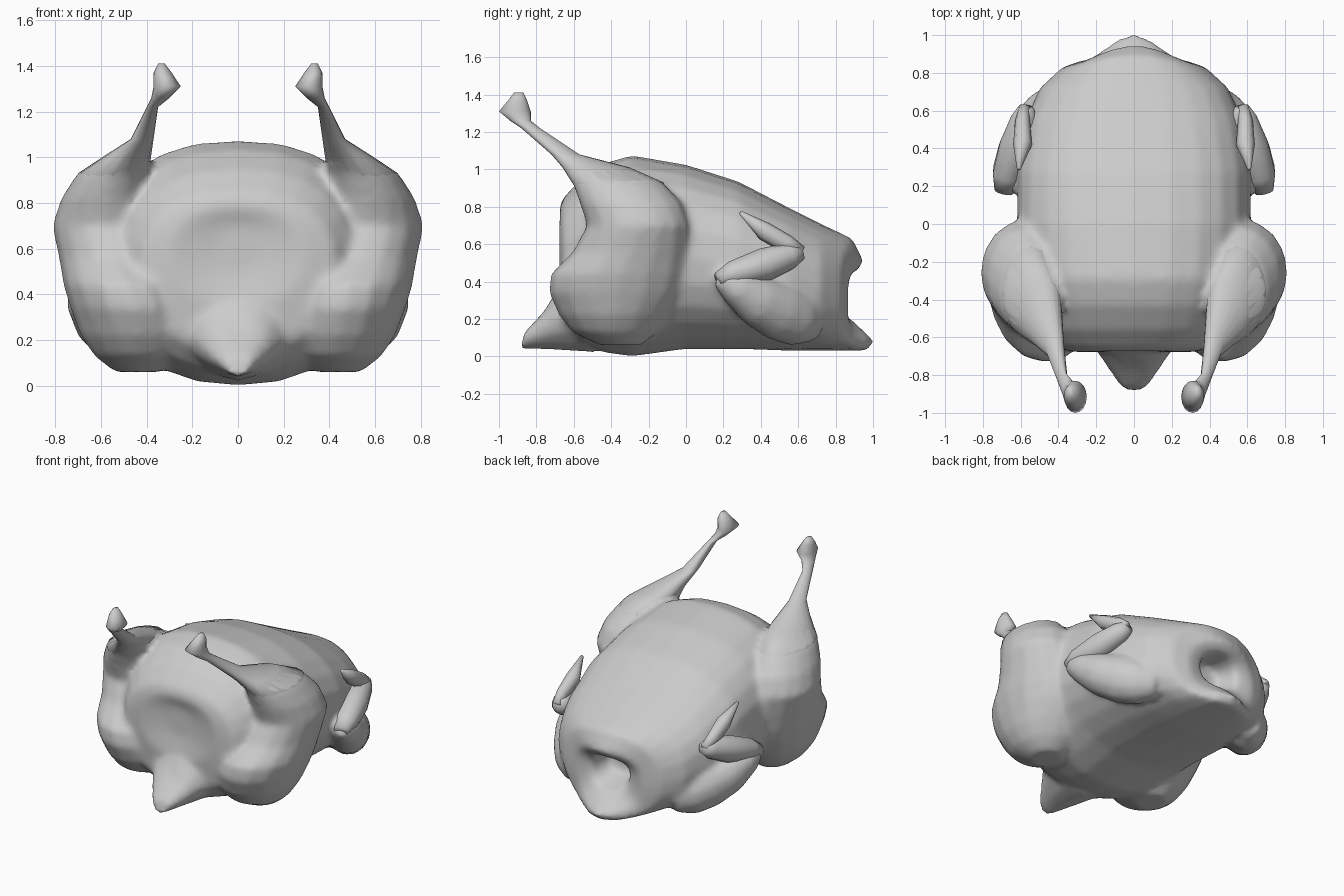
import bpy, bmesh, math
from mathutils import Vector

cube = bpy.data.objects.get("Cube")
if cube:
    bpy.data.objects.remove(cube)

skin = bpy.data.materials.new("plain grey")
skin.use_nodes = True
GREY = (0.6, 0.6, 0.6, 1)
skin.diffuse_color = GREY
skin.node_tree.nodes["Principled BSDF"].inputs["Base Color"].default_value = GREY


def unit_ring(sides, upper, lower):
    """Rounded outline with a radius of one, squarer for higher powers."""
    pts = []
    for i in range(sides):
        a = math.tau * i / sides
        c, s = math.cos(a), math.sin(a)
        e = 2 / (upper if s > 0 else lower)
        pts.append((math.copysign(abs(c) ** e, c), math.copysign(abs(s) ** e, s)))
    return pts


def skin_rings(name, rings, mirror=False):
    """Bridge rings of points into one closed, smooth surface."""
    bm = bmesh.new()
    loops = [[bm.verts.new(p) for p in ring] for ring in rings]
    n = len(loops[0])
    for a, b in zip(loops, loops[1:]):
        for i in range(n):
            j = (i + 1) % n
            bm.faces.new((a[i], a[j], b[j], b[i]))
    bm.faces.new(loops[0])
    bm.faces.new(loops[-1])
    bmesh.ops.recalc_face_normals(bm, faces=bm.faces)
    if mirror:
        geom = bm.verts[:] + bm.edges[:] + bm.faces[:]
        copy = bmesh.ops.duplicate(bm, geom=geom)["geom"]
        verts = [v for v in copy if isinstance(v, bmesh.types.BMVert)]
        faces = [f for f in copy if isinstance(f, bmesh.types.BMFace)]
        bmesh.ops.scale(bm, vec=(-1, 1, 1), verts=verts)
        bmesh.ops.reverse_faces(bm, faces=faces)
    mesh = bpy.data.meshes.new(name)
    bm.to_mesh(mesh)
    bm.free()
    mesh.materials.append(skin)
    mesh.shade_smooth()
    obj = bpy.data.objects.new(name, mesh)
    bpy.context.collection.objects.link(obj)
    return obj


def upright_rings(stations, sides, upper, lower):
    """Rings across y: (y, bottom, top, half width, lower lip, upper lip)."""
    rings = []
    for y, z0, z1, w, low, high in stations:
        ring = []
        for u, v in unit_ring(sides, upper, lower):
            lip = high * v ** 4 if v > 0 else low * v ** 6
            ring.append((u * w, y + lip, (z0 + z1) / 2 + v * (z1 - z0) / 2))
        rings.append(ring)
    return rings


def level_rings(stations, sides):
    """Rings across z: (z, x min, x max, y min, y max)."""
    return [[((x0 + x1) / 2 + u * (x1 - x0) / 2, (y0 + y1) / 2 + v * (y1 - y0) / 2, z)
             for u, v in unit_ring(sides, 2, 2)] for z, x0, x1, y0, y1 in stations]


def limb_rings(stations, sides):
    """Rings square to a path in the side plane: (x, y, z, thickness, breadth)."""
    pts = [Vector(s[:3]) for s in stations]
    rings = []
    for i, (p, s) in enumerate(zip(pts, stations)):
        along = (pts[min(i + 1, len(pts) - 1)] - pts[max(i - 1, 0)]).normalized()
        across = along.cross(Vector((1, 0, 0))).normalized()
        out = across.cross(along)
        rings.append([p + out * u * s[3] + across * v * s[4]
                      for u, v in unit_ring(sides, 2, 2)])
    return rings


# Trunk, ending in a hollow at the neck and a shallow dent at the front
body = skin_rings("body", upright_rings([
    (-0.65, 0.5, 0.7, 0.1, 0, 0),
    (-0.68, 0.35, 0.79, 0.3, 0, 0),
    (-0.655, 0.15, 0.85, 0.43, 0, 0),
    (-0.56, 0.06, 0.95, 0.51, 0, 0),
    (-0.43, 0.02, 1.035, 0.56, 0, 0),
    (-0.29, 0.0, 1.075, 0.6, 0, 0),
    (0.0, 0.04, 1.025, 0.62, 0, 0),
    (0.28, 0.04, 0.935, 0.62, 0, 0),
    (0.55, 0.03, 0.795, 0.575, 0, 0),
    (0.72, 0.03, 0.7, 0.5, 0.06, 0.02),
    (0.83, 0.03, 0.63, 0.38, 0.14, 0.06),
    (0.87, 0.08, 0.51, 0.26, 0.14, 0.08),
    (0.85, 0.2, 0.45, 0.15, 0.03, 0.06),
    (0.7, 0.27, 0.44, 0.1, 0, 0)], 24, 2.4, 2.2))

# Tail
tail = skin_rings("tail", upright_rings([
    (-0.88, 0.04, 0.13, 0.06, 0, 0.02),
    (-0.78, 0.04, 0.25, 0.13, 0, 0.03),
    (-0.66, 0.03, 0.41, 0.21, 0, 0),
    (-0.5, 0.02, 0.5, 0.28, 0, 0)], 12, 1.8, 1.8))

# Legs: shanks taper out of the drumsticks and carry the knuckles
thighs = skin_rings("thighs", level_rings([
    (0.06, 0.34, 0.54, -0.46, -0.24),
    (0.13, 0.23, 0.63, -0.61, -0.15),
    (0.22, 0.19, 0.69, -0.68, -0.08),
    (0.34, 0.19, 0.735, -0.735, 0.0),
    (0.44, 0.21, 0.765, -0.725, 0.025),
    (0.56, 0.27, 0.785, -0.605, 0.025),
    (0.7, 0.33, 0.815, -0.53, 0.025),
    (0.82, 0.37, 0.775, -0.57, -0.02),
    (0.93, 0.38, 0.705, -0.61, -0.12),
    (1.01, 0.38, 0.58, -0.66, -0.3)], 16), mirror=True)
skin_rings("shanks", level_rings([
    (0.8, 0.42, 0.72, -0.52, -0.08),
    (0.93, 0.39, 0.7, -0.61, -0.12),
    (1.01, 0.38, 0.58, -0.66, -0.3),
    (1.08, 0.37, 0.47, -0.72, -0.57),
    (1.22, 0.35, 0.4, -0.88, -0.78),
    (1.26, 0.3, 0.38, -0.94, -0.83),
    (1.31, 0.25, 0.37, -1.0, -0.83),
    (1.37, 0.29, 0.37, -0.95, -0.85),
    (1.41, 0.32, 0.35, -0.92, -0.87)], 16), mirror=True)

# Wings folded in a zigzag: upper arm, forearm, pointed tip
upper_wings = skin_rings("upper_wings", limb_rings([
    (0.38, 0.7, 0.18, 0.08, 0.1),
    (0.45, 0.6, 0.2, 0.13, 0.15),
    (0.52, 0.5, 0.24, 0.14, 0.16),
    (0.6, 0.38, 0.3, 0.13, 0.14),
    (0.66, 0.26, 0.38, 0.1, 0.1),
    (0.69, 0.18, 0.43, 0.05, 0.06)], 12), mirror=True)
skin_rings("forearms", limb_rings([
    (0.69, 0.17, 0.41, 0.05, 0.04),
    (0.67, 0.25, 0.44, 0.08, 0.07),
    (0.62, 0.42, 0.49, 0.09, 0.09),
    (0.58, 0.56, 0.54, 0.07, 0.07),
    (0.57, 0.62, 0.56, 0.04, 0.04)], 12), mirror=True)
skin_rings("wing_tips", limb_rings([
    (0.58, 0.62, 0.56, 0.03, 0.03),
    (0.59, 0.54, 0.6, 0.04, 0.05),
    (0.59, 0.42, 0.67, 0.05, 0.05),
    (0.61, 0.29, 0.77, 0.01, 0.01)], 8), mirror=True)

# Blend trunk, tail, thighs and upper wings into one skin
bpy.ops.object.select_all(action='DESELECT')
for part in (body, tail, thighs, upper_wings):
    part.select_set(True)
bpy.context.view_layer.objects.active = body
bpy.ops.object.join()
blend = body.modifiers.new("blend", 'REMESH')
blend.mode = 'VOXEL'
blend.voxel_size = 0.02
blend.use_smooth_shade = True
soften = body.modifiers.new("soften", 'SMOOTH')
soften.factor = 0.5
soften.iterations = 10
